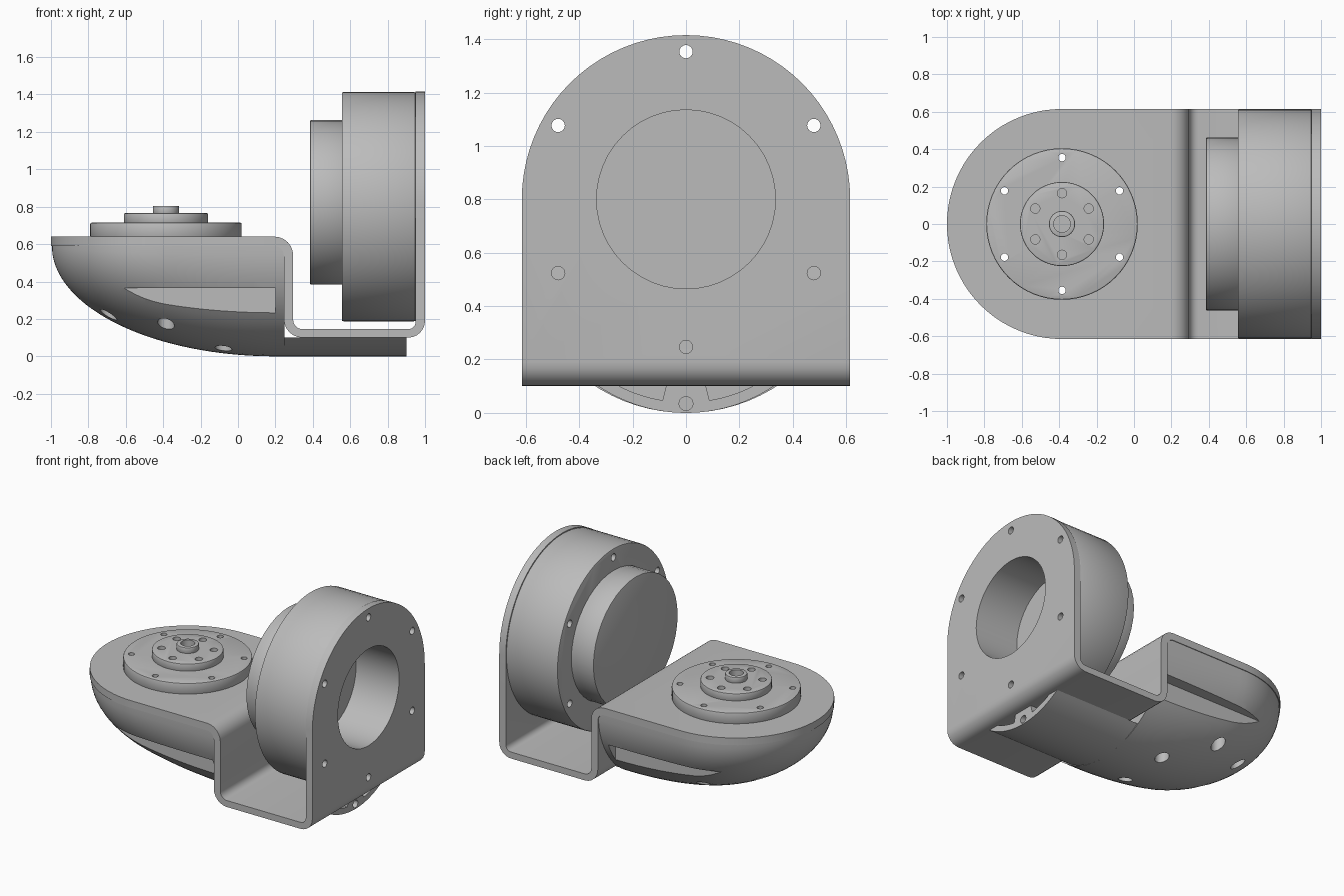
import bpy, bmesh
from math import sin, cos, pi, sqrt, acos
from mathutils import Vector

if "Cube" in bpy.data.objects:
    bpy.data.objects.remove(bpy.data.objects["Cube"])

grey = bpy.data.materials.new("light grey metal")
grey.use_nodes = True
GREY = (0.5, 0.5, 0.5, 1)
grey.diffuse_color = GREY
grey.node_tree.nodes["Principled BSDF"].inputs["Base Color"].default_value = GREY

AX = -0.385      # turntable axis, x
HZ = 0.8         # drum axis, z
HALF = 0.615     # half width
RIM = 0.59       # underside of the top plate


def finish(name, bm):
    bmesh.ops.recalc_face_normals(bm, faces=bm.faces[:])
    me = bpy.data.meshes.new(name)
    bm.to_mesh(me)
    bm.free()
    ob = bpy.data.objects.new(name, me)
    bpy.context.collection.objects.link(ob)
    me.materials.append(grey)
    return ob


def apply(ob, mod):
    bpy.context.view_layer.objects.active = ob
    bpy.ops.object.modifier_apply(modifier=mod.name)


def prism(name, pts, axis, lo, hi, bevel=0):
    """Extrude a 2D outline along x, y or z."""
    place = {"x": lambda u, v, w: (w, u, v),
             "y": lambda u, v, w: (u, w, v),
             "z": lambda u, v, w: (u, v, w)}[axis]
    bm = bmesh.new()
    a = [bm.verts.new(place(u, v, lo)) for u, v in pts]
    b = [bm.verts.new(place(u, v, hi)) for u, v in pts]
    n = len(pts)
    bm.faces.new(a)
    bm.faces.new(b)
    for i in range(n):
        j = (i + 1) % n
        bm.faces.new((a[i], a[j], b[j], b[i]))
    ob = finish(name, bm)
    if bevel:
        mod = ob.modifiers.new("edge", "BEVEL")
        mod.width, mod.segments, mod.angle_limit = bevel, 2, 0.8
        apply(ob, mod)
    return ob


def arc(cx, cy, rx, a0, a1, n, ry=None):
    ry = ry or rx
    return [(cx + rx * cos(a0 + (a1 - a0) * i / n),
             cy + ry * sin(a0 + (a1 - a0) * i / n)) for i in range(n + 1)]


def circle(cx, cy, r, n=64, ry=None):
    return arc(cx, cy, r, 0, 2 * pi, n, ry)[:-1]


def bolts(cx, cy, ring):
    return [(cx + ring * cos(pi / 6 + k * pi / 3),
             cy + ring * sin(pi / 6 + k * pi / 3)) for k in range(6)]


def fillet(corners, n=6):
    """Round each right-angled corner (u, v, radius)."""
    out = []
    for i, (u, v, r) in enumerate(corners):
        p = Vector((u, v))
        if not r:
            out.append((u, v))
            continue
        d0 = (Vector(corners[i - 1][:2]) - p).normalized()
        d1 = (Vector(corners[(i + 1) % len(corners)][:2]) - p).normalized()
        c = p + (d0 + d1) * r
        for k in range(n + 1):
            t = pi / 2 * k / n
            out.append(tuple(c - d1 * r * cos(t) - d0 * r * sin(t)))
    return out


def combine(targets, cutter, op="DIFFERENCE"):
    for ob in targets:
        mod = ob.modifiers.new("cut", "BOOLEAN")
        mod.operation, mod.object, mod.solver = op, cutter, "EXACT"
        apply(ob, mod)
    bpy.data.objects.remove(cutter)


# Bent sheet bracket with two rounded ends
bracket = prism("bracket", fillet([
    (-1, RIM, 0), (0.245, RIM, 0.05), (0.245, 0.1, 0.1), (1, 0.1, 0.09),
    (1, 1.415, 0), (0.95, 1.415, 0), (0.95, 0.145, 0.04),
    (0.295, 0.145, 0.05), (0.295, 0.64, 0.1), (-1, 0.64, 0)]), "y", -HALF, HALF)
plan = arc(AX, 0, HALF, pi / 2, 3 * pi / 2, 40) + [(1.2, -HALF), (1.2, HALF)]
combine([bracket], prism("trim", plan, "z", -1, 2), "INTERSECT")
arch = arc(0, HZ, HALF, 0, pi, 40) + [(-HALF, -0.2), (HALF, -0.2)]
combine([bracket], prism("trim", arch, "x", -2, 2), "INTERSECT")

# Upright drum and its end cap
drum = prism("drum", circle(0, HZ, 0.6125, 72), "x", 0.555, 0.95, 0.008)
cap = prism("drum_cap", circle(0, 0.823, 0.4625, 40, 0.44), "x", 0.385, 0.56, 0.006)
combine([bracket, drum], prism("bore", circle(0, HZ, 0.335, 48), "x", 0.67, 1.1))
for y, z in bolts(0, HZ, 0.553):
    combine([bracket, drum], prism("bolt", circle(y, z, 0.025, 16), "x", 0.5, 1.1))

# Turntable: stacked discs and hub
flange = prism("turntable_flange", circle(AX, 0, 0.405), "z", 0.635, 0.715, 0.008)
plate = prism("turntable_plate", circle(AX, 0, 0.225, 48), "z", 0.71, 0.765, 0.006)
hub = prism("turntable_hub", circle(AX, 0, 0.07, 32), "z", 0.76, 0.805, 0.006)

# Bowl housing under the top plate
bm = bmesh.new()
rings = []
steps = 32
for i in range(steps + 2):
    t = 0.035 + (pi / 2 - 0.035) * min(i, steps) / steps
    x = 0.2 - 1.195 * cos(t) if i <= steps else 0.248
    w = sqrt(0.61 ** 2 - min(x - AX, 0) ** 2)
    rings.append([bm.verts.new((x, u, v)) for u, v in
                  arc(0, RIM, w, pi, 2 * pi, 40, RIM * sin(t))])
for a, b in zip(rings, rings[1:]):
    for j in range(len(a)):
        k = (j + 1) % len(a)
        bm.faces.new((a[j], a[k], b[k], b[j]))
bm.faces.new(rings[0])
bm.faces.new(rings[-1])
housing = finish("housing", bm)

# Side recesses in the housing
for s in (-1, 1):
    box = [(s * 0.485, 0.1), (s * 0.8, 0.1), (s * 0.8, 0.365), (s * 0.485, 0.365)]
    combine([housing], prism("recess", box, "x", -0.8, 0.2))

# Turntable screw holes with wider access holes through the housing
for x, y in bolts(AX, 0, 0.355):
    combine([flange, bracket], prism("screw", circle(x, y, 0.02, 16), "z", 0.5, 0.9))
    combine([housing], prism("access", circle(x, y, 0.045, 24), "z", -0.1, 0.7))
for x, y in bolts(AX, 0, 0.165):
    combine([plate, flange, bracket, housing],
            prism("screw", circle(x, y, 0.025, 16), "z", 0.4, 0.9))
combine([hub, plate, flange], prism("hub_hole", circle(AX, 0, 0.045, 24), "z", 0.68, 0.9))

# Shallow tail under the bracket, with pockets and a hole in its end
def segment(r, top, inset=0):
    h = acos((RIM - top) / r)
    return arc(0, RIM, r, -pi / 2 - h, -pi / 2 + h, 24)

tail = prism("tail", segment(RIM, 0.1), "x", 0.2, 0.9)
for s in (-1, 1):
    a0 = 0.16
    a1 = acos((RIM - 0.1) / 0.55)
    pocket = [(s * 0.55 * sin(a0 + (a1 - a0) * i / 8),
               RIM - 0.55 * cos(a0 + (a1 - a0) * i / 8)) for i in range(9)]
    pocket += [(s * 0.28, 0.12), (s * 0.07, 0.12)]
    combine([tail], prism("pocket", pocket, "x", 0.75, 1))
combine([tail], prism("tail_hole", circle(0, 0.035, 0.026, 20), "x", 0.5, 1))

# Smooth round faces, keep sharp edges
for ob in (bracket, drum, cap, flange, plate, hub, housing, tail):
    bpy.ops.object.select_all(action="DESELECT")
    ob.select_set(True)
    bpy.context.view_layer.objects.active = ob
    bpy.ops.object.shade_smooth_by_angle(angle=0.5)
